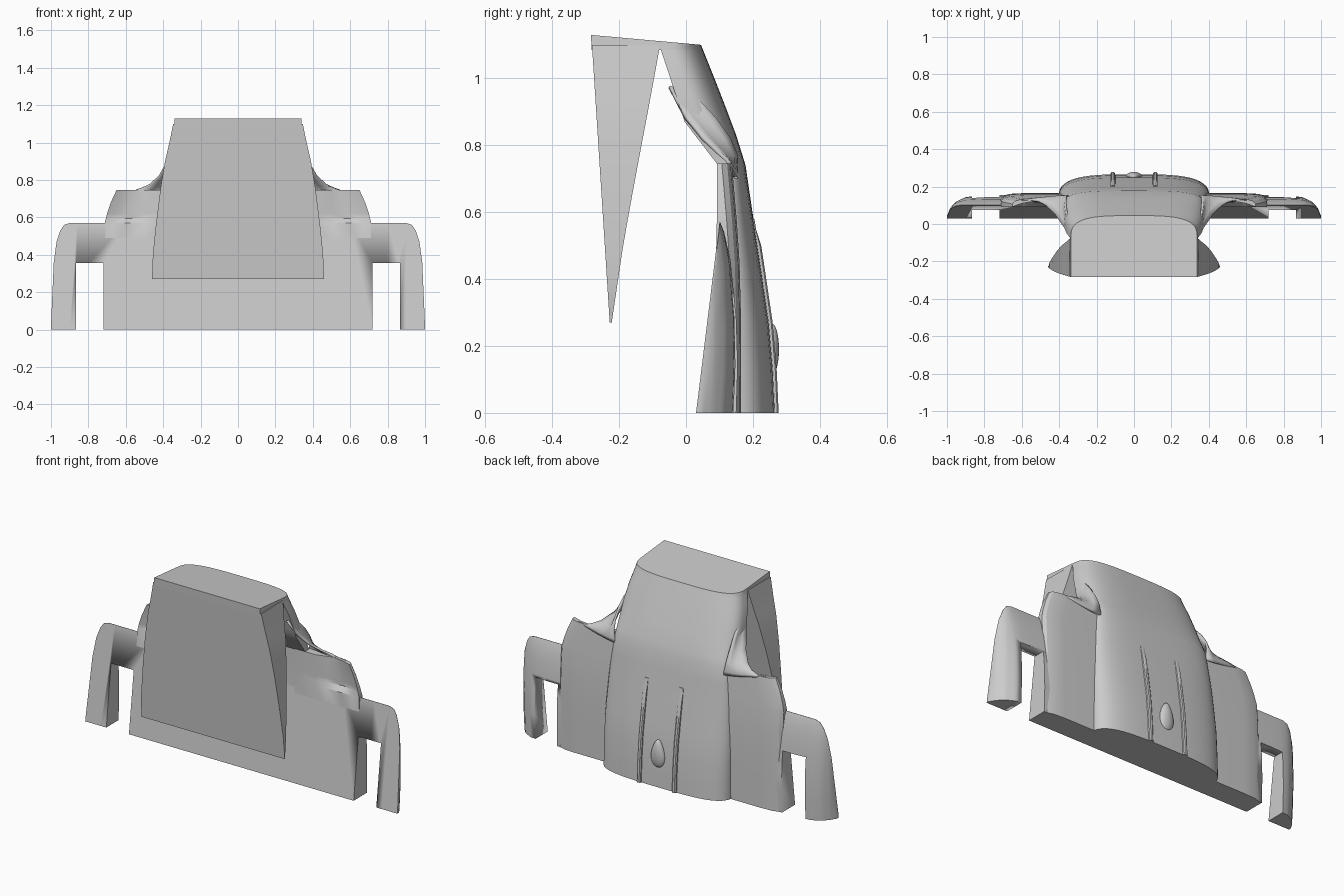
import bpy, bmesh, math
from mathutils import Vector

cube = bpy.data.objects.get("Cube")
if cube:
    bpy.data.objects.remove(cube, do_unlink=True)

grey = bpy.data.materials.new("plain_grey")
grey.use_nodes = True
tone = (0.6, 0.6, 0.6, 1)
grey.diffuse_color = tone
grey.node_tree.nodes["Principled BSDF"].inputs["Base Color"].default_value = tone


def table(stops, v):
    """Linear lookup in a list of (position, value) pairs."""
    for (a, p), (b, q) in zip(stops, stops[1:]):
        if v <= b:
            return p + (q - p) * max(0, v - a) / (b - a)
    return stops[-1][1]


def finish(name, bm, angle=30):
    bmesh.ops.recalc_face_normals(bm, faces=bm.faces)
    mesh = bpy.data.meshes.new(name)
    bm.to_mesh(mesh)
    bm.free()
    mesh.materials.append(grey)
    ob = bpy.data.objects.new(name, mesh)
    bpy.context.collection.objects.link(ob)
    bpy.ops.object.select_all(action='DESELECT')
    ob.select_set(True)
    bpy.context.view_layer.objects.active = ob
    bpy.ops.object.shade_smooth_by_angle(angle=math.radians(angle))
    return ob


def loft(name, rings, closed=True, angle=30):
    """Skin a list of rings; closed rings get end caps."""
    bm = bmesh.new()
    rows = [[bm.verts.new(p) for p in ring] for ring in rings]
    n = len(rows[0])
    for a, b in zip(rows, rows[1:]):
        for i in range(n if closed else n - 1):
            j = (i + 1) % n
            bm.faces.new((a[i], a[j], b[j], b[i]))
    if closed:
        bm.faces.new(rows[0])
        bm.faces.new(rows[-1])
    return finish(name, bm, angle)


def front_plane(z):
    return 0.03 + 0.123 * z


# Lower panel with rounded shoulders, lofted across the width
shoulder = [(0, .57), (.90, .57), (.93, .56), (.95, .53), (.97, .47), (.985, .36), (1, 0.02)]
depth = [(0, 1), (.8, 1), (.9, .9), (.95, .68), (.98, .4), (1, .12)]
bulge = [(0, .12), (.25, .107), (.5, .085), (.8, .047), (.95, .017), (1, .002)]
half = [.3, .6, .8, .86, .9, .915, .93, .94, .95, .96, .97, .98, .985, .99, .995, 1]
rings = []
for x in [-v for v in reversed(half)] + half:
    h, d = table(shoulder, abs(x)), table(depth, abs(x))
    ring = [(x, front_plane(h * t), h * t) for t in (0, 1)]
    for t in (1, .95, .88, .8, .65, .5, .25, 0):
        ring.append((x, front_plane(h * t) + max(.002, table(bulge, t) * d), h * t))
    rings.append(ring)
panel = loft("lower_panel", rings)

# Slots between the panel and the outer legs
for s in (-1, 1):
    bm = bmesh.new()
    bmesh.ops.create_cube(bm, size=1)
    for v in bm.verts:
        v.co = (s * .7925 + v.co.x * .145, v.co.y, v.co.z - .145)
    cutter = finish("slot_cutter", bm)
    cutter.hide_render = True
    cutter.hide_set(True)
    mod = panel.modifiers.new("slot", 'BOOLEAN')
    mod.object = cutter
    mod.solver = 'EXACT'
bpy.context.view_layer.objects.active = panel
for mod in list(panel.modifiers):
    if mod.type == 'BOOLEAN':
        bpy.ops.object.modifier_apply(modifier=mod.name)
for ob in [o for o in bpy.data.objects if o.name.startswith("slot_cutter")]:
    bpy.data.objects.remove(ob, do_unlink=True)

# Rounded central body
rear = [(0, .266), (.13, .26), (.27, .248), (.42, .226), (.57, .203), (.74, .178),
        (.83, .15), (.91, .12), (1, .085), (1.1, .045)]
width = [(0, .405), (.3, .405), (.55, .39), (.74, .365), (.82, .37), (.9, .375), (1, .362), (1.1, .338)]
side = [(0, .12), (.57, .11), (.74, .11), (.88, .0), (.98, -.04), (1.1, -.08)]


def body_ring(z, front, top=False):
    w, s, r = table(width, z), table(side, z), table(rear, z)
    ring = [(-w, front), (w, front)]
    for i in range(25):
        a = math.pi * i / 24
        c, q = math.cos(a), math.sin(a)
        ring.append((math.copysign(abs(c) ** .6, c) * w, s + (r - s) * abs(q) ** .6))
    return [(x, y, 1.104 - .09 * y if top else z) for x, y in ring]


body_front = [(0, .08), (.57, .1), (.74, .1), (.87, .0), (.975, -.035), (1.085, -.07)]
levels = [0, .07, .13, .2, .27, .35, .42, .5, .57, .65, .74, .78, .83, .87, .91, .95, 1, 1.04, 1.085]
loft("central_body", [body_ring(z, table(body_front, z) - .004) for z in levels])
loft("top_cap", [body_ring(1.085, -.282), body_ring(1.1, -.284, True)])

# Front wedge hanging from the cap
wedge_w = [(.27, .46), (.4, .455), (.55, .44), (.75, .415), (.9, .39), (1, .367), (1.13, .34)]
wedge_back = [(.27, -.222), (.5, -.188), (.7, -.152), (.9, -.114), (1.085, -.08)]
rings = []
for z in (.27, .34, .4, .48, .55, .65, .75, .83, .9, .95, 1, 1.05, 1.085, 1.1):
    w, b, f = table(wedge_w, z), table(wedge_back, z), -.228 - .064 * (z - .27)
    rings.append([(-w, f, z), (w, f, z), (w - .004, b, z), (-w + .004, b, z)])
loft("front_wedge", rings)

# Shoulder panels, flares and ribs, one of each per side
outer = [(0, .715), (.57, .712), (.62, .70), (.68, .68), (.745, .65)]
panel_rear = [(0, .165), (.3, .164), (.45, .16), (.57, .152), (.745, .137)]
rim = [(.35, -.05, .975), (.366, -.025, .925), (.385, 0, .88), (.42, .05, .82),
       (.47, .10, .775), (.51, .122, .757), (.55, .13, .745), (.6, .125, .745)]
seam = [(.34, 0, .97), (.36, .05, .925), (.365, .09, .88), (.365, .13, .82),
        (.36, .15, .77), (.355, .15, .74), (.35, .15, .72), (.35, .15, .70)]
for s, tag in ((1, "left"), (-1, "right")):
    rings = []
    for z in (0, .15, .3, .45, .57, .595, .62, .65, .68, .71, .745):
        x, r = table(outer, z), table(panel_rear, z)
        f = min(front_plane(z) + .004, .092)
        arch = .03 if z > .57 else 0
        pts = [(.3, r), (x - .12, r), (x - .05, r - .004), (x - .015, r - .014), (x, r - .03), (x, f),
               (x - .05, f + arch * .6), (x - .12, f + arch), (.5, f + arch * .7), (.43, f), (.3, f)]
        rings.append([(s * a, b, z) for a, b in pts])
    loft("shoulder_panel_" + tag, rings)

    strips = []
    for p, q in zip(rim, seam):
        p, q = Vector(p), Vector(q)
        mid = (p + q) / 2 + Vector((-.012, .006, -.012))
        strip = [q * (1 - t) ** 2 + mid * 2 * t * (1 - t) + p * t * t for t in (0, .25, .5, .75, 1)]
        strips.append([(s * v.x, v.y, v.z) for v in strip])
    flare = loft("flare_" + tag, strips, closed=False)
    mod = flare.modifiers.new("thickness", 'SOLIDIFY')
    mod.thickness = .012
    mod.offset = 0

    rings = []
    for z in (0, .13, .27, .42, .5, .55, .58):
        r = table(rear, z)
        k = .011 if z < .54 else .003
        c = s * .113
        rings.append([(c - .015, r - .02, z), (c + .015, r - .02, z), (c + .012, r + k * .6, z),
                      (c + .006, r + k, z), (c - .006, r + k, z), (c - .012, r + k * .6, z)])
    loft("rib_" + tag, rings)

# Teardrop badge mount on the back
bm = bmesh.new()
bmesh.ops.create_uvsphere(bm, u_segments=24, v_segments=16, radius=1)
for v in bm.verts:
    taper = 1 - .35 * v.co.z
    v.co = (v.co.x * .042 * taper, .254 + v.co.y * .024, .19 + v.co.z * .08)
finish("teardrop_boss", bm)
